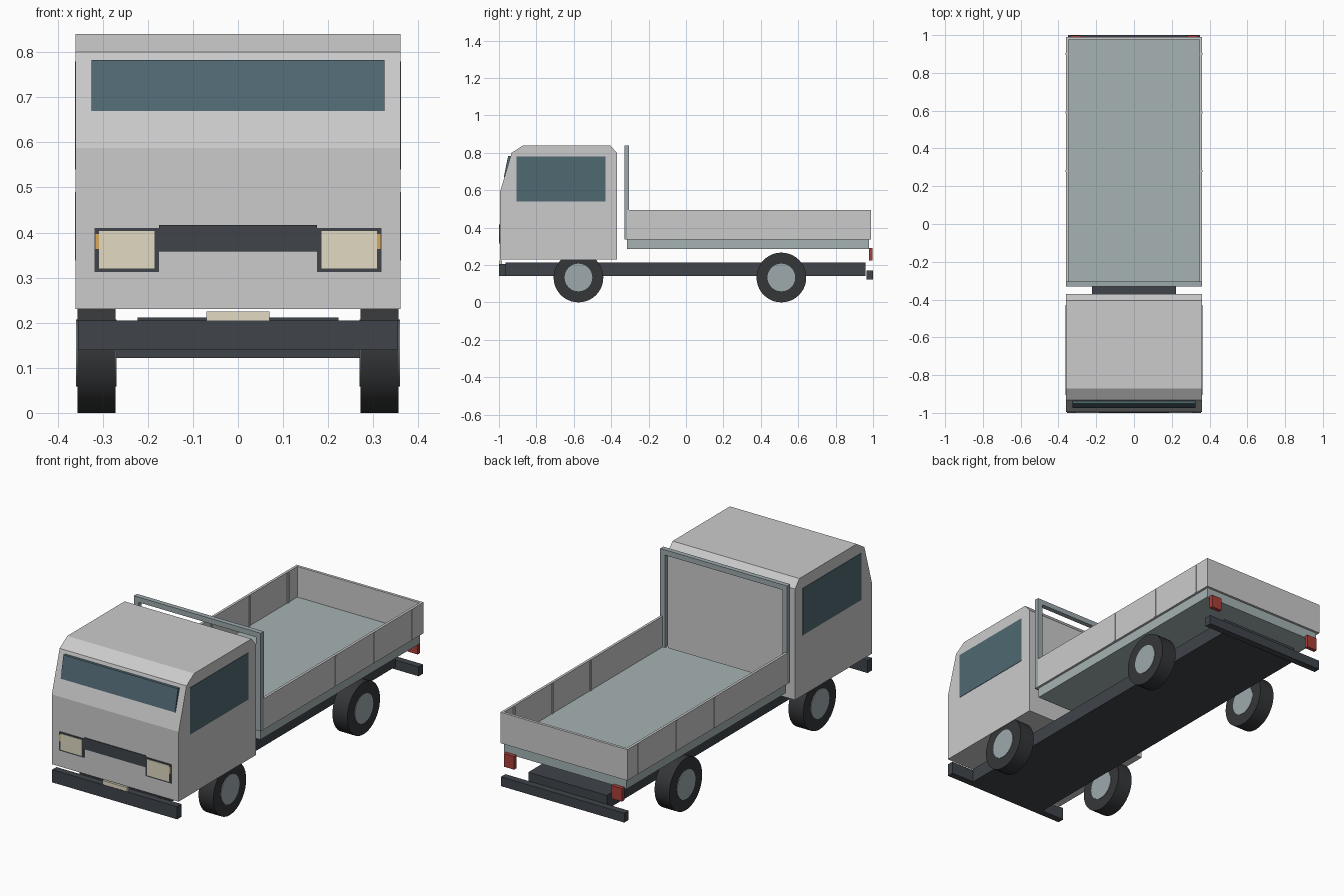
import bpy, bmesh, math

if "Cube" in bpy.data.objects:
    bpy.data.objects.remove(bpy.data.objects["Cube"])


def material(name, r, g, b):
    m = bpy.data.materials.new(name)
    m.diffuse_color = (r, g, b, 1)
    m.use_nodes = True
    m.node_tree.nodes["Principled BSDF"].inputs["Base Color"].default_value = m.diffuse_color
    return m


DARK = material("dark_trim", 0.05, 0.058, 0.07)
RUBBER = material("rubber", 0.035, 0.037, 0.04)
STEEL = material("steel", 0.34, 0.40, 0.42)
FLOOR = material("bed_paint", 0.38, 0.45, 0.45)
GLASS = material("glass", 0.08, 0.14, 0.17)
LAMP = material("lamp", 0.75, 0.70, 0.54)
AMBER = material("amber", 0.70, 0.40, 0.10)
RED = material("red_lamp", 0.40, 0.05, 0.04)


def prism(name, profile, x0, x1, mat=None):
    """Extrude a (y, z) profile along x."""
    bm = bmesh.new()
    face = bm.faces.new([bm.verts.new((x0, y, z)) for y, z in profile])
    res = bmesh.ops.extrude_face_region(bm, geom=[face])
    verts = [v for v in res["geom"] if isinstance(v, bmesh.types.BMVert)]
    bmesh.ops.translate(bm, verts=verts, vec=(x1 - x0, 0, 0))
    bmesh.ops.recalc_face_normals(bm, faces=bm.faces)
    me = bpy.data.meshes.new(name)
    bm.to_mesh(me)
    bm.free()
    ob = bpy.data.objects.new(name, me)
    bpy.context.collection.objects.link(ob)
    if mat:
        me.materials.append(mat)
    return ob


def box(name, x, y, z, mat=None):
    """Box from (min, max) pairs."""
    return prism(name, [(y[0], z[0]), (y[1], z[0]), (y[1], z[1]), (y[0], z[1])], x[0], x[1], mat)


def pair(name, x, y, z, mat=None):
    """Box on the right and its mirror image on the left."""
    box(name + "_right", x, y, z, mat)
    box(name + "_left", (-x[1], -x[0]), y, z, mat)


def cylinder(name, radius, x0, x1, y, z, mat):
    bpy.ops.mesh.primitive_cylinder_add(vertices=40, radius=radius, depth=abs(x1 - x0),
                                        location=((x0 + x1) / 2, y, z),
                                        rotation=(0, math.pi / 2, 0))
    ob = bpy.context.object
    ob.name = name
    ob.data.materials.append(mat)
    bpy.ops.object.shade_smooth_by_angle(angle=math.radians(30))


# Cab shell
prism("cab", [(-0.995, 0.23), (-0.995, 0.588), (-0.932, 0.80), (-0.87, 0.84),
              (-0.405, 0.84), (-0.37, 0.80), (-0.37, 0.23)], -0.36, 0.36)

# Windows
prism("windshield", [(-0.974, 0.67), (-0.951, 0.783), (-0.93, 0.783), (-0.955, 0.67)],
      -0.325, 0.325, GLASS)
pair("side_window", (0.35, 0.362), (-0.905, -0.43), (0.54, 0.78), GLASS)

# Front lamps, grille, bumper and plate
box("grille", (-0.175, 0.175), (-0.999, -0.98), (0.358, 0.417), DARK)
pair("headlight_frame", (0.175, 0.318), (-0.998, -0.98), (0.313, 0.41), DARK)
pair("headlight", (0.185, 0.308), (-1.0, -0.985), (0.32, 0.403), LAMP)
pair("indicator", (0.307, 0.316), (-1.0, -0.985), (0.363, 0.397), AMBER)
box("front_bumper", (-0.355, 0.355), (-1.0, -0.965), (0.14, 0.205), DARK)
box("number_plate", (-0.07, 0.07), (-0.998, -0.985), (0.20, 0.225), LAMP)

# Chassis and rear bumper
box("chassis", (-0.223, 0.223), (-0.965, 0.96), (0.14, 0.212), DARK)
box("rear_bumper", (-0.35, 0.35), (0.965, 1.0), (0.122, 0.17), DARK)
pair("tail_light", (0.277, 0.335), (0.978, 0.998), (0.225, 0.292), RED)

# Cargo bed
box("bed_floor", (-0.348, 0.348), (-0.315, 0.978), (0.285, 0.338), FLOOR)
pair("bed_side", (0.347, 0.36), (-0.315, 0.99), (0.336, 0.495))
box("tailgate", (-0.347, 0.347), (0.976, 0.99), (0.336, 0.495))
for i, y in enumerate((0.28, 0.59, 0.90)):
    pair(f"bed_stake_{i + 1}", (0.343, 0.362), (y - 0.006, y + 0.006), (0.338, 0.49))

# Headboard frame
pair("rack_post", (0.333, 0.36), (-0.33, -0.305), (0.336, 0.815), STEEL)
box("rack_bar", (-0.36, 0.36), (-0.33, -0.305), (0.813, 0.84), STEEL)

# Wheels with hubs showing on both sides
for end, y in (("front", -0.575), ("rear", 0.51)):
    for side, s in (("right", 1), ("left", -1)):
        cylinder(f"{end}_tyre_{side}", 0.133, s * 0.272, s * 0.356, y, 0.133, RUBBER)
        cylinder(f"{end}_hub_{side}", 0.074, s * 0.270, s * 0.359, y, 0.133, STEEL)
